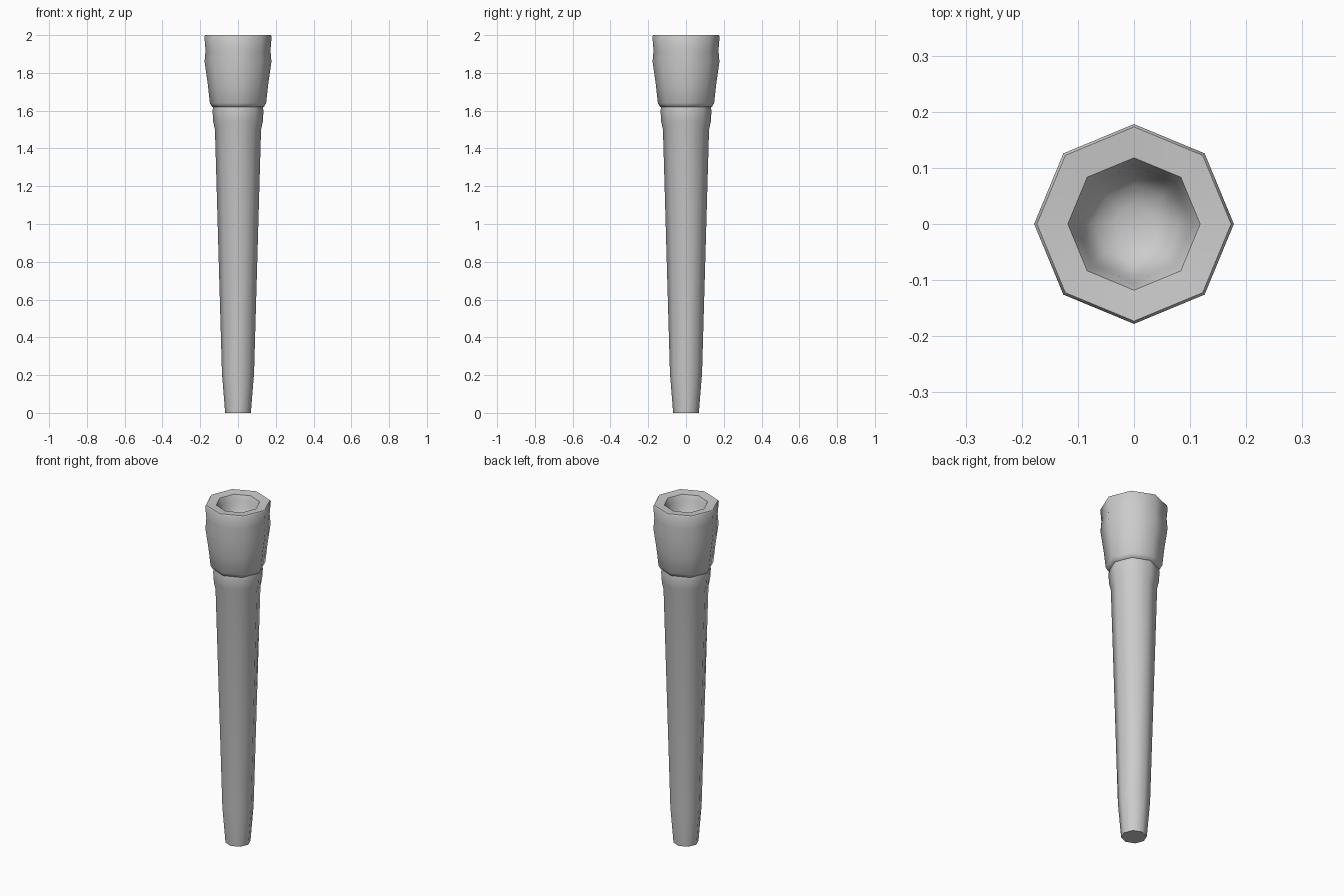
import bpy
import bmesh
from math import cos, sin, pi, radians

SIDES = 8

cube = bpy.data.objects.get("Cube")
if cube:
    bpy.data.objects.remove(cube, do_unlink=True)

grey = bpy.data.materials.new("plain grey")
grey.use_nodes = True
grey.diffuse_color = (0.6, 0.6, 0.6, 1)
grey.node_tree.nodes["Principled BSDF"].inputs["Base Color"].default_value = grey.diffuse_color


def lathe(name, profile, sharp_angle):
    """Turn (radius, height) points into an eight-sided solid, ends closed."""
    bm = bmesh.new()
    rings = []
    for r, z in profile:
        rings.append([bm.verts.new((r * cos(2 * pi * i / SIDES),
                                    r * sin(2 * pi * i / SIDES), z))
                      for i in range(SIDES)])
    for low, high in zip(rings, rings[1:]):
        for i in range(SIDES):
            j = (i + 1) % SIDES
            bm.faces.new((low[i], low[j], high[j], high[i]))
    bm.faces.new(rings[0][::-1])
    bm.faces.new(rings[-1])
    bmesh.ops.recalc_face_normals(bm, faces=bm.faces)
    mesh = bpy.data.meshes.new(name)
    bm.to_mesh(mesh)
    bm.free()
    obj = bpy.data.objects.new(name, mesh)
    bpy.context.collection.objects.link(obj)
    mesh.materials.append(grey)
    bpy.ops.object.select_all(action='DESELECT')
    obj.select_set(True)
    bpy.context.view_layer.objects.active = obj
    bpy.ops.object.shade_smooth_by_angle(angle=radians(sharp_angle))
    return obj


# Tapered shaft with a collar below the cup
lathe("shaft", [(0.068, 0), (0.085, 0.21), (0.122, 1.5), (0.131, 1.54),
                (0.135, 1.60), (0.131, 1.622)], 60)

# Cup: chamfered underside, bulging wall, broad rim and rounded bowl
lathe("cup", [(0.128, 1.618), (0.137, 1.62), (0.149, 1.64), (0.16, 1.74),
              (0.177, 1.86), (0.172, 1.92), (0.178, 1.992), (0.173, 2.0),
              (0.118, 1.995), (0.104, 1.96), (0.095, 1.91),
              (0.07, 1.875), (0.035, 1.86)], 50)
